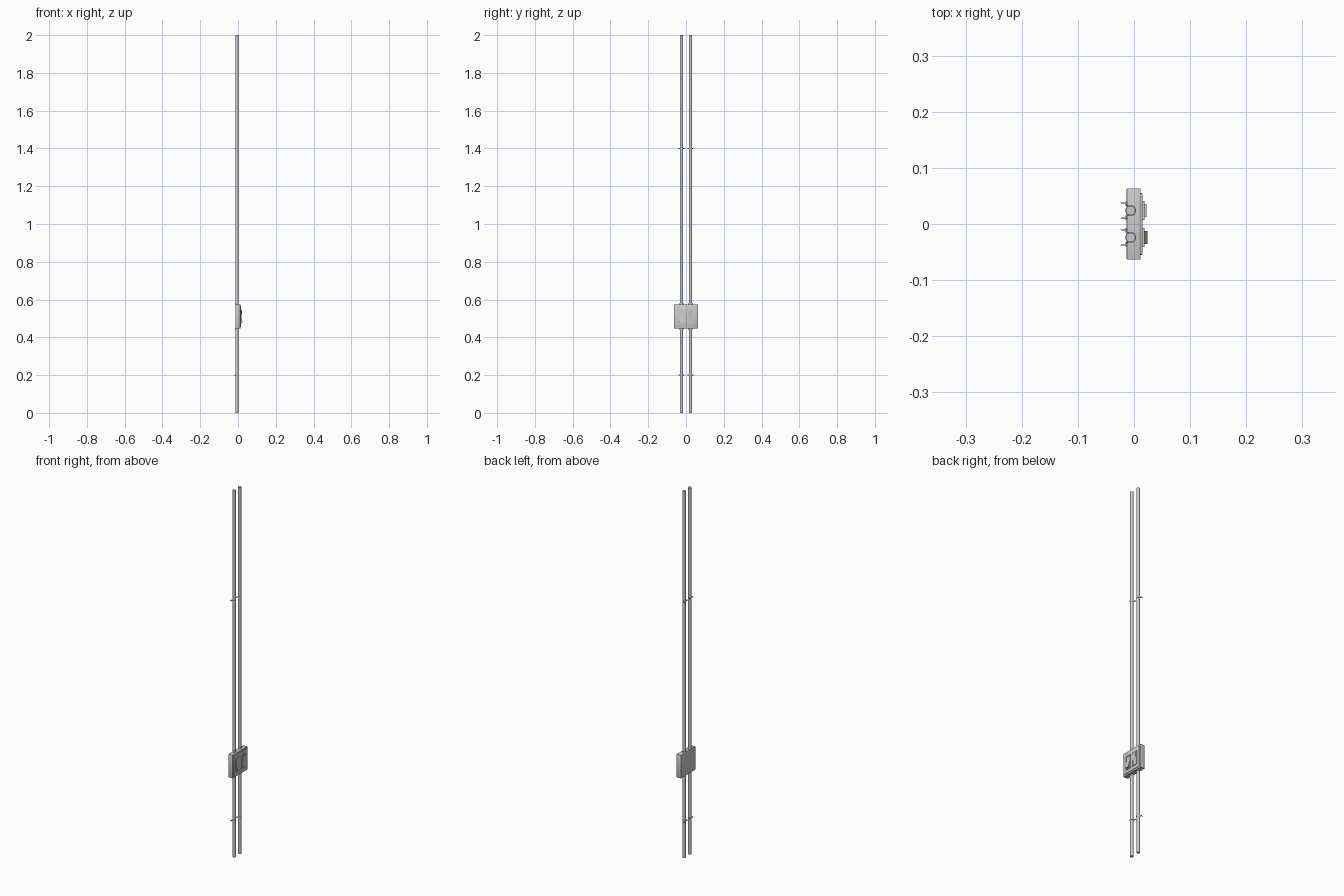
import bpy, bmesh, math
from mathutils import Vector, Matrix

if "Cube" in bpy.data.objects:
    bpy.data.objects.remove(bpy.data.objects["Cube"])

ZC = 0.51        # height of the switch box centre
PX, PR = -0.006, 0.0085   # pipe axis x and radius
YS = (-0.024, 0.024)      # pipe / rocker positions


def finish(name, bm, smooth=False):
    bmesh.ops.recalc_face_normals(bm, faces=bm.faces)
    me = bpy.data.meshes.new(name)
    bm.to_mesh(me)
    bm.free()
    ob = bpy.data.objects.new(name, me)
    bpy.context.collection.objects.link(ob)
    if smooth:
        bpy.ops.object.select_all(action='DESELECT')
        ob.select_set(True)
        bpy.context.view_layer.objects.active = ob
        bpy.ops.object.shade_smooth_by_angle(angle=math.radians(40))
    return ob


def box(name, lo, hi, bevel=0):
    bm = bmesh.new()
    bmesh.ops.create_cube(bm, size=1)
    lo, hi = Vector(lo), Vector(hi)
    for v in bm.verts:
        v.co = (lo + hi) / 2 + v.co * (hi - lo)
    if bevel:
        bmesh.ops.bevel(bm, geom=bm.edges[:], offset=bevel, segments=2,
                        profile=0.5, affect='EDGES')
    return finish(name, bm, bool(bevel))


def cone(name, a, b, r1, r2, n=20):
    a, b = Vector(a), Vector(b)
    bm = bmesh.new()
    rot = (b - a).to_track_quat('Z', 'Y').to_matrix().to_4x4()
    bmesh.ops.create_cone(bm, cap_ends=True, segments=n, radius1=r1, radius2=r2,
                          depth=(b - a).length,
                          matrix=Matrix.Translation((a + b) / 2) @ rot)
    return finish(name, bm, True)


def extrude(name, pts, axis, lo, hi):
    """Extrude a closed 2D outline: axis 'y' takes (x, z), axis 'z' takes (x, y)."""
    bm = bmesh.new()
    mk = (lambda p, t: (p[0], t, p[1])) if axis == 'y' else (lambda p, t: (p[0], p[1], t))
    f = bm.faces.new([bm.verts.new(mk(p, lo)) for p in pts])
    ext = bmesh.ops.extrude_face_region(bm, geom=[f])
    d = Vector(mk((0, 0), hi - lo))
    bmesh.ops.translate(bm, vec=d, verts=[g for g in ext['geom']
                                          if isinstance(g, bmesh.types.BMVert)])
    return finish(name, bm, True)


# switch box and cover plate
box("switch_box", (-0.013, -0.0635, ZC - 0.0635), (0.012, 0.0635, ZC + 0.0635), 0.001)
box("cover_plate", (0.011, -0.055, ZC - 0.055), (0.015, 0.055, ZC + 0.055), 0.001)

for i, y in enumerate(YS):
    # raised rocker frame made of four bars
    fw, fh, b = 0.017, 0.037, 0.005
    for s in (-1, 1):
        ye, ze = y + s * fw, ZC + s * fh
        box("frame_side", (0.014, min(ye, ye - s * b), ZC - fh),
            (0.0185, max(ye, ye - s * b), ZC + fh))
        box("frame_end", (0.014, y - fw + b, min(ze, ze - s * b)),
            (0.0185, y + fw - b, max(ze, ze - s * b)))
    # tilted rocker: one pressed at the top, one at the bottom
    t = 1 if i else -1
    out = 0.0225 if i else 0.0238
    extrude("rocker", [(0.014, ZC - t * 0.031), (0.0165, ZC - t * 0.031),
                       (0.0185, ZC), (out, ZC + t * 0.031),
                       (0.014, ZC + t * 0.031)], 'y', y - 0.0115, y + 0.0115)

    # conduit pipes above and below the box
    cone("lower_pipe", (PX, y, 0), (PX, y, ZC - 0.06), PR, PR)
    cone("upper_pipe", (PX, y, ZC + 0.06), (PX, y, 2), PR, PR)
    # pipe collars at the box
    for s in (-1, 1):
        cone("pipe_collar", (PX, y, ZC + s * 0.06), (PX, y, ZC + s * 0.072),
             PR + 0.001, PR + 0.001)

    # pipe straps with feet and screws
    for z in (0.2, 1.4):
        r0, r1, xf = PR, PR + 0.0012, -0.015
        arc = [math.radians(-90 + 15 * k) for k in range(13)]
        outer = [(PX + r1 * math.cos(a), y + r1 * math.sin(a)) for a in arc]
        inner = [(PX + r0 * math.cos(a), y + r0 * math.sin(a)) for a in reversed(arc)]
        foot_l = [(xf, y - r0), (xf, y - 0.0165), (xf + 0.0015, y - 0.0165),
                  (xf + 0.0015, y - r1)]
        foot_r = [(xf + 0.0015, y + r1), (xf + 0.0015, y + 0.0165),
                  (xf, y + 0.0165), (xf, y + r0)]
        extrude("pipe_strap", foot_l + outer + foot_r + inner, 'z', z - 0.003, z + 0.003)
        for s in (-1, 1):
            ys = y + s * 0.0135
            cone("screw_head", (xf, ys, z), (xf + 0.003, ys, z), 0.0025, 0.0018, 10)
            cone("screw_shank", (xf, ys, z), (-0.0238, ys, z), 0.0014, 0.0005, 10)
